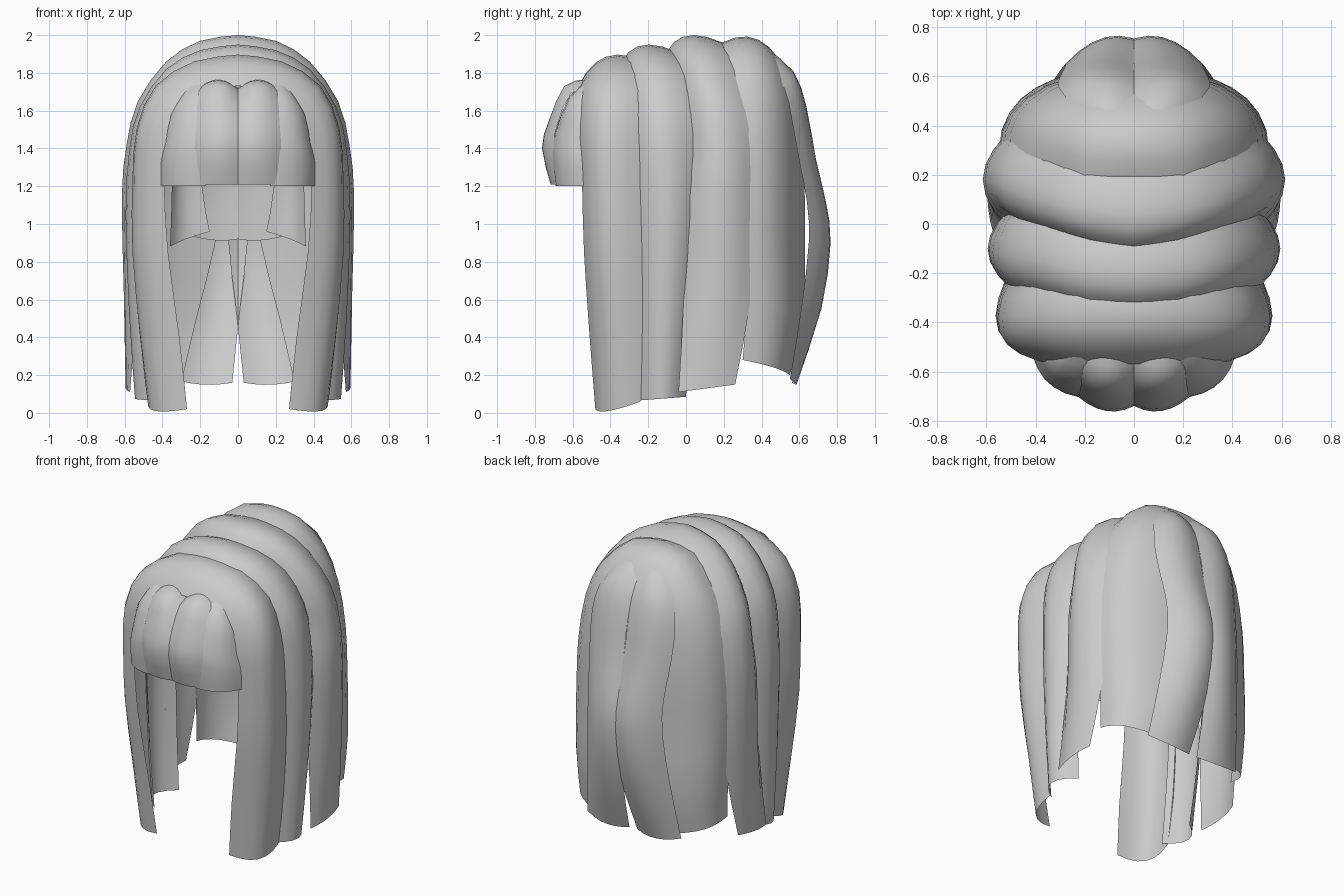
import bpy
import bmesh
from mathutils import Vector

cube = bpy.data.objects.get("Cube")
if cube:
    bpy.data.objects.remove(cube, do_unlink=True)

# One plain grey for all the hair
GREY = (0.6, 0.6, 0.6, 1)
hair = bpy.data.materials.new("hair_grey")
hair.use_nodes = True
hair.diffuse_color = GREY
shader = next(n for n in hair.node_tree.nodes if n.type == 'BSDF_PRINCIPLED')
shader.inputs["Base Color"].default_value = GREY
shader.inputs["Roughness"].default_value = 0.8


def midpoint(a, b, c, d):
    """Halfway point of the smooth curve running from b to c."""
    return (b + c) * 0.5625 - (a + d) * 0.0625


def refine(rows):
    """Insert one smooth in-between row after every row of a strip."""
    result = []
    last = len(rows) - 1
    for i in range(last):
        result.append(rows[i])
        before = rows[max(i - 1, 0)]
        after = rows[min(i + 2, last)]
        result.append([midpoint(*points) for points in
                       zip(before, rows[i], rows[i + 1], after)])
    result.append(rows[last])
    return result


def strip(name, stations, merge=False, columns=6):
    """Loft a mirrored ribbon; each station is (edge, other edge, bulge)."""
    rows = refine([[Vector(v) for v in station] for station in stations])
    bm = bmesh.new()
    grid = []
    for edge, other, bulge in rows:
        line = []
        for i in range(columns + 1):
            t = i / columns
            line.append(bm.verts.new(edge.lerp(other, t) + bulge * 4 * t * (1 - t)))
        grid.append(line)
    for upper, lower in zip(grid, grid[1:]):
        for i in range(columns):
            bm.faces.new((upper[i], upper[i + 1], lower[i + 1], lower[i]))

    # Face the ribbon away from the middle of the head
    bm.normal_update()
    centre = Vector((0, 0, 1))
    outward = sum(f.normal.dot(f.calc_center_median() - centre) for f in bm.faces)
    if outward < 0:
        bmesh.ops.reverse_faces(bm, faces=bm.faces[:])
    for face in bm.faces:
        face.smooth = True

    mesh = bpy.data.meshes.new(name)
    bm.to_mesh(mesh)
    bm.free()
    mesh.materials.append(hair)
    obj = bpy.data.objects.new(name, mesh)
    bpy.context.collection.objects.link(obj)
    mirror = obj.modifiers.new("mirror", 'MIRROR')
    mirror.use_mirror_merge = merge


def hood(name, ridge, slope, lean=-0.07):
    """Band over the head; ridge rows are (x, z, front y, back y, edge inset)."""
    stations = []
    for x, z, front, back, inset in ridge:
        crown = max(z - 1.2, 0)
        drop = Vector((x * inset, 0, crown * inset))
        low = Vector((x, 0, z)) - drop
        rise = slope if z < 0.3 else 0
        stations.append((low + Vector((0, front, -rise)),
                         low + Vector((0, back, rise)),
                         drop + Vector((0, crown * lean, 0))))
    strip(name, stations, merge=True)


# Front band, curling inward around the face
strip("front_band", [
    ((0, -.57, 1.73), (0, -.22, 1.86), (0, -.03, .09)),
    ((.18, -.57, 1.71), (.23, -.22, 1.83), (.02, -.03, .08)),
    ((.32, -.56, 1.61), (.4, -.22, 1.7), (.07, -.04, .07)),
    ((.38, -.56, 1.45), (.48, -.22, 1.5), (.1, -.05, .03)),
    ((.39, -.55, 1.2), (.51, -.22, 1.25), (.1, -.05, 0)),
    ((.37, -.54, .85), (.52, -.22, .85), (.1, -.05, 0)),
    ((.31, -.51, .4), (.5, -.22, .4), (.09, -.05, 0)),
    ((.27, -.48, .02), (.47, -.24, .06), (.07, -.05, -.03)),
], merge=True)

# Middle bands over the crown
hood("second_band", [
    (0, 1.95, -.34, .05, .12),
    (.2, 1.92, -.33, .06, .12),
    (.38, 1.82, -.3, .08, .13),
    (.52, 1.62, -.28, .08, .14),
    (.575, 1.4, -.27, .07, .15),
    (.595, 1.05, -.26, .06, .15),
    (.575, .5, -.26, .03, .17),
    (.545, .075, -.26, 0, .19),
], slope=.01)
hood("third_band", [
    (0, 2, -.1, .29, .11),
    (.2, 1.97, -.07, .3, .11),
    (.38, 1.86, -.03, .32, .13),
    (.53, 1.65, 0, .36, .16),
    (.59, 1.42, .02, .37, .17),
    (.615, 1.15, -.01, .37, .17),
    (.605, .65, -.01, .35, .12),
    (.595, .13, -.04, .26, .04),
], slope=.02)

# Rear dome, wrapping from the crown to behind the back locks
strip("rear_band", [
    ((0, .19, 1.96), (0, .54, 1.79), (0, .02, .1)),
    ((.2, .19, 1.93), (.08, .56, 1.74), (.04, .03, .1)),
    ((.36, .25, 1.8), (.13, .59, 1.6), (.08, .04, .07)),
    ((.47, .28, 1.62), (.14, .62, 1.35), (.1, .04, .05)),
    ((.53, .29, 1.35), (.12, .63, 1.1), (.11, .05, 0)),
    ((.55, .29, 1), (.12, .63, .9), (.11, .05, 0)),
    ((.54, .32, .6), (.22, .62, .5), (.08, .04, 0)),
    ((.52, .3, .28), (.29, .55, .2), (.06, .04, 0)),
], merge=True)

# Two long locks down the back, parting at the ends
strip("back_lock", [
    ((0, .4, 1.93), (.22, .4, 1.87), (0, .03, .02)),
    ((0, .54, 1.8), (.28, .52, 1.72), (.01, .04, .04)),
    ((0, .61, 1.63), (.31, .56, 1.55), (.01, .05, .02)),
    ((0, .665, 1.35), (.3, .6, 1.33), (.01, .05, 0)),
    ((-.03, .71, 1.12), (.28, .64, 1.12), (0, .06, 0)),
    ((-.05, .73, .9), (.28, .65, .9), (0, .07, 0)),
    ((-.01, .69, .55), (.31, .61, .55), (0, .06, 0)),
    ((.03, .56, .16), (.35, .55, .18), (0, .03, -.02)),
])

# Short inner layer beneath the back
strip("inner_back_lock", [
    ((0, .52, 1.75), (.15, .5, 1.72), (0, .02, 0)),
    ((0, .58, 1.5), (.2, .55, 1.5), (0, .02, 0)),
    ((0, .61, 1.2), (.24, .57, 1.2), (0, .02, 0)),
    ((0, .61, .92), (.28, .57, .95), (0, .02, -.02)),
])
strip("inner_side_lock", [
    ((.19, .5, 1.5), (.36, .42, 1.5), (.02, .03, 0)),
    ((.19, .53, 1.2), (.35, .45, 1.2), (.02, .03, 0)),
    ((.15, .53, .96), (.36, .46, .88), (.02, .03, 0)),
])

# Rounded fringe: centre and side locks
strip("centre_fringe", [
    ((0, -.5, 1.72), (.2, -.5, 1.73), (0, -.03, .04)),
    ((0, -.62, 1.69), (.21, -.61, 1.69), (0, -.03, .04)),
    ((0, -.71, 1.54), (.22, -.68, 1.53), (0, -.03, .01)),
    ((0, -.74, 1.4), (.23, -.7, 1.4), (0, -.04, 0)),
    ((0, -.7, 1.21), (.23, -.67, 1.21), (0, -.03, 0)),
])
strip("side_fringe", [
    ((.13, -.5, 1.75), (.31, -.5, 1.65), (.02, -.03, .04)),
    ((.14, -.61, 1.68), (.37, -.53, 1.55), (.03, -.04, .03)),
    ((.15, -.69, 1.5), (.39, -.54, 1.42), (.04, -.04, .01)),
    ((.16, -.71, 1.38), (.41, -.54, 1.33), (.04, -.04, 0)),
    ((.17, -.69, 1.2), (.41, -.54, 1.2), (.03, -.04, 0)),
])
